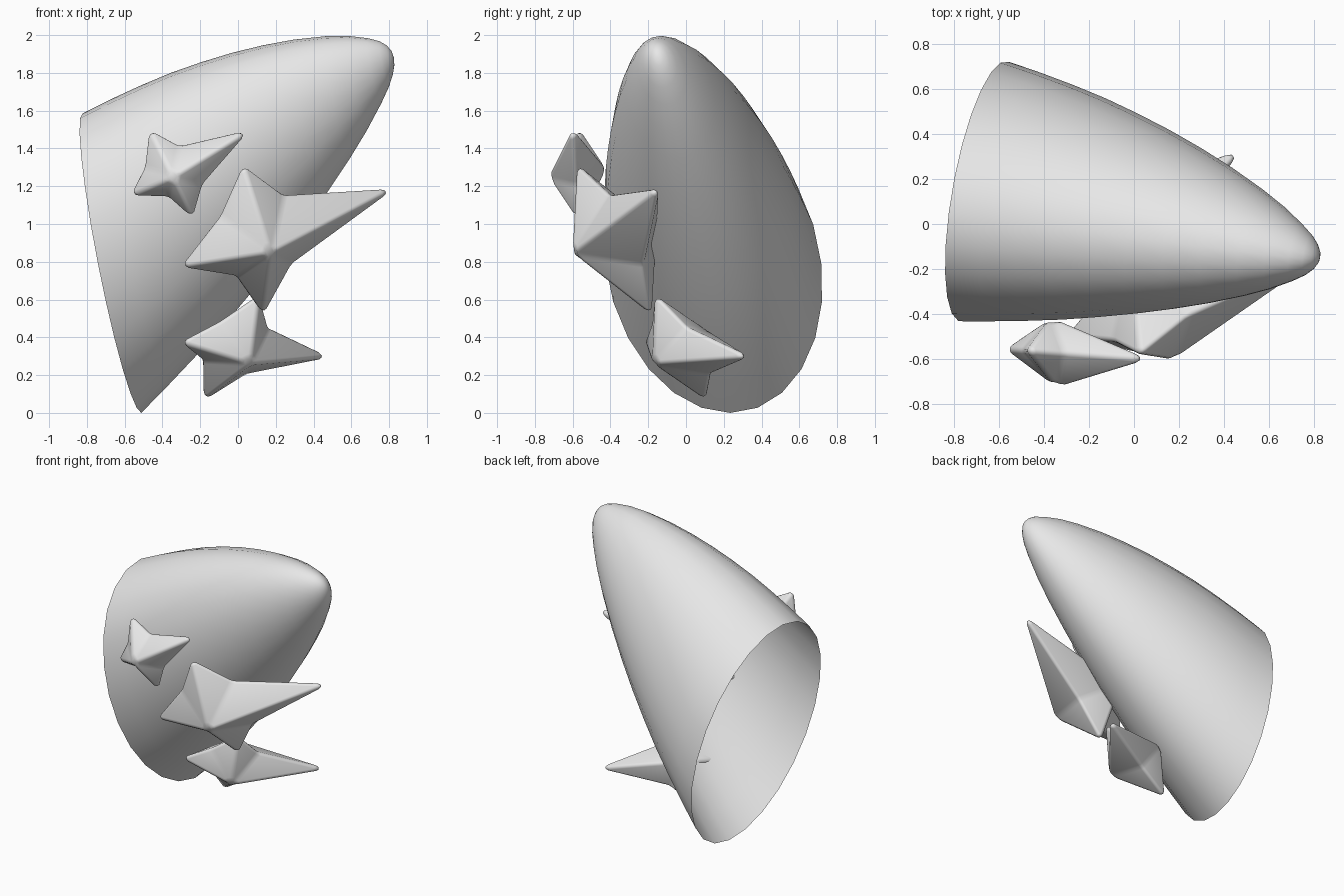
import bpy, bmesh, math
from mathutils import Vector

if "Cube" in bpy.data.objects:
    bpy.data.objects.remove(bpy.data.objects["Cube"])

grey = bpy.data.materials.new("light_grey")
grey.diffuse_color = (0.8, 0.8, 0.8, 1)
grey.use_nodes = True
grey.node_tree.nodes["Principled BSDF"].inputs["Base Color"].default_value = grey.diffuse_color


def finish(bm, name):
    bmesh.ops.recalc_face_normals(bm, faces=bm.faces)
    mesh = bpy.data.meshes.new(name)
    bm.to_mesh(mesh)
    bm.free()
    mesh.materials.append(grey)
    for p in mesh.polygons:
        p.use_smooth = True
    obj = bpy.data.objects.new(name, mesh)
    bpy.context.collection.objects.link(obj)
    return obj


# Hollow leaning shell: an oval rim shrinking along a slightly bowed axis to a round tip
def shell():
    base = Vector((-0.667, 0.144, 0.793))
    axis = Vector((0.825, -0.15, 1.882)) - base
    bow = Vector((0, 0.05, 0.03))
    u = Vector((0.155, 0.09, -0.793))
    v = Vector((0.075, 0.572, 0.0))
    profile = [(0, 1), (.1, .957), (.2, .908), (.3, .852), (.4, .784), (.5, .708),
               (.6, .621), (.7, .523), (.8, .41), (.87, .318), (.93, .222),
               (.965, .155), (.985, .1), (.996, .05)]
    n = 24
    bm = bmesh.new()
    rings = []
    for t, r in profile:
        ring = []
        mid = base + axis * t + bow * (t * (1 - t))
        for i in range(n):
            a = 2 * math.pi * i / n
            ring.append(bm.verts.new(mid + (u * math.cos(a) + v * math.sin(a)) * r))
        rings.append(ring)
    tip = bm.verts.new(base + axis)
    for lo, hi in zip(rings, rings[1:]):
        for i in range(n):
            j = (i + 1) % n
            bm.faces.new((lo[i], lo[j], hi[j], hi[i]))
    for i in range(n):
        bm.faces.new((rings[-1][i], rings[-1][(i + 1) % n], tip))
    finish(bm, "shell")


# Four-pointed star: outline (x, z) laid on the plane y = a + b x + c z,
# with a peak in front and its opposite through the centre behind
def star(name, outline, plane, centre, peak):
    a, b, c = plane

    def on_plane(x, z):
        return Vector((x, a + b * x + c * z, z))

    mid = on_plane(*centre)
    front = Vector(peak)
    front += (front - mid).normalized() * 0.018
    back = mid * 2 - front
    bm = bmesh.new()
    ring = []
    for k, (x, z) in enumerate(outline):
        p = on_plane(x, z)
        # allow for the rounding: long tip, short tips, inner corners
        grow = 0.075 if k == 2 else 0.035 if k % 2 == 0 else 0.01
        p += (p - mid).normalized() * grow
        ring.append(bm.verts.new(p))
    f, r = bm.verts.new(front), bm.verts.new(back)
    for i in range(8):
        j = (i + 1) % 8
        bm.faces.new((ring[i], ring[j], f))
        bm.faces.new((ring[j], ring[i], r))
    obj = finish(bm, name)
    bev = obj.modifiers.new("soft_edges", 'BEVEL')
    bev.width = 0.021
    bev.segments = 3
    bev.limit_method = 'NONE'


shell()
star("upper_star",
     [(-.46, 1.48), (-.31, 1.41), (.02, 1.475), (-.19, 1.21),
      (-.25, 1.05), (-.37, 1.15), (-.55, 1.16), (-.49, 1.30)],
     (-.596, -.07, 0), (-.355, 1.265), (-.345, -.715, 1.25))
star("middle_star",
     [(.03, 1.29), (.24, 1.15), (.78, 1.17), (.28, .79),
      (.13, .54), (-.01, .73), (-.28, .78), (-.09, 1.04)],
     (-.02, .47, -.434), (.08, .912), (.17, -.59, .85))
star("lower_star",
     [(.10, .60), (.155, .45), (.44, .30), (.04, .21),
      (-.17, .09), (-.18, .28), (-.28, .37), (-.09, .48)],
     (.269, .617, -.80), (-.034, .346), (.06, -.165, .265))
